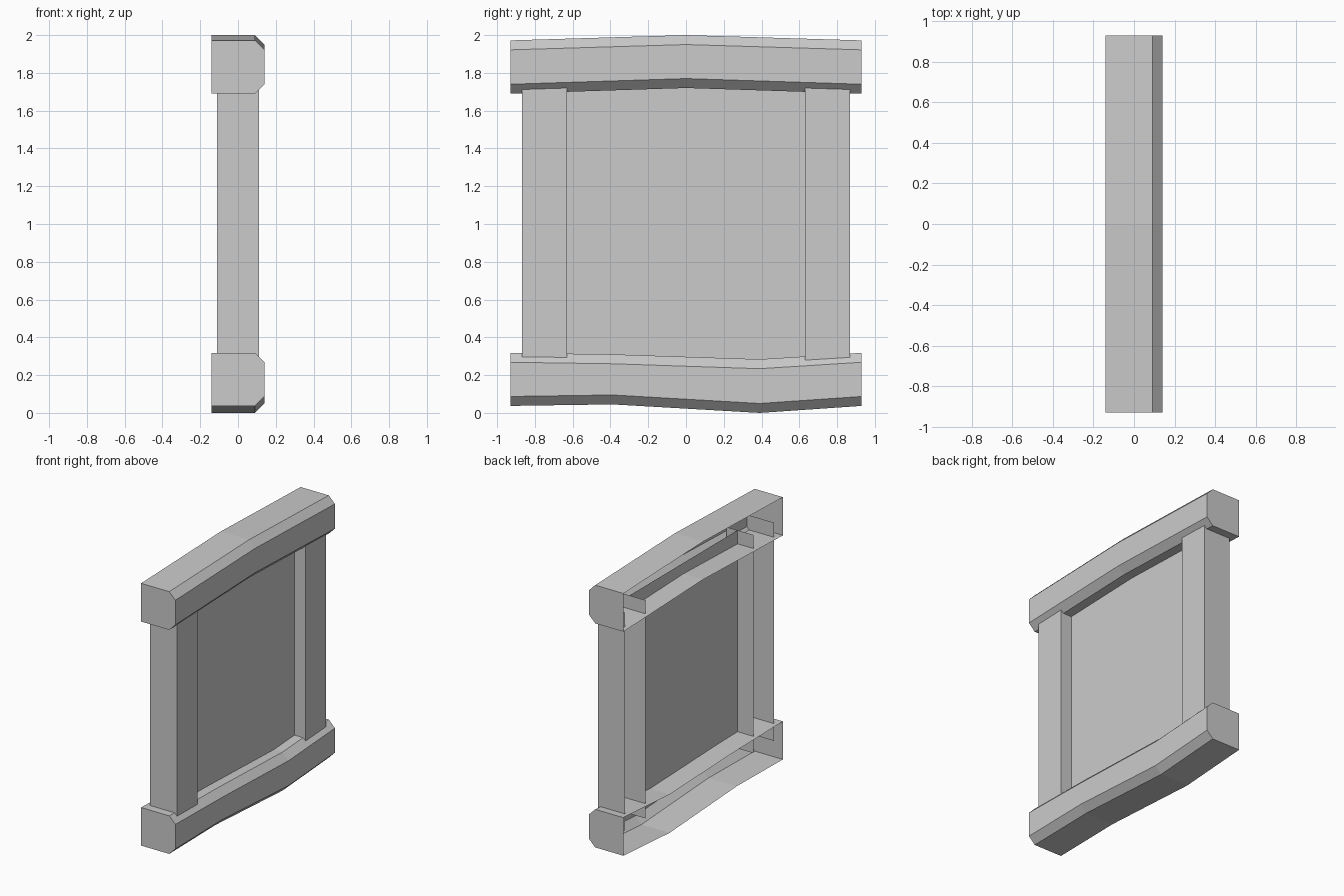
import bpy

if "Cube" in bpy.data.objects:
    bpy.data.objects.remove(bpy.data.objects["Cube"])


def strip(name, rows, caps=()):
    """Join matching rows of points with quads; caps lists row indices to close."""
    n = len(rows[0])
    verts = [p for row in rows for p in row]
    faces = []
    for r in range(len(rows) - 1):
        for i in range(n - 1):
            a = r * n + i
            faces.append((a, a + n, a + n + 1, a + 1))
    for r in caps:
        loop = [r * n + i for i in range(n)]
        faces.append(loop if r == 0 else loop[::-1])
    mesh = bpy.data.meshes.new(name)
    mesh.from_pydata(verts, [], faces)
    obj = bpy.data.objects.new(name, mesh)
    bpy.context.collection.objects.link(obj)
    return obj


def beam(name, stations):
    """Chamfered rail with an open back; stations are (y, bottom z, top z)."""
    c = 0.05
    rows = [[(-0.14, y, b), (0.09, y, b), (0.14, y, b + c),
             (0.14, y, t - c), (0.09, y, t), (-0.14, y, t)]
            for y, b, t in stations]
    # reversed so that the faces point outwards
    return strip(name, rows[::-1], caps=(0, len(rows) - 1))


# Bent top and bottom rails
beam("top_rail", [(-0.93, 1.69, 1.972), (0, 1.72, 2.0), (0.93, 1.69, 1.972)])
beam("bottom_rail", [(-0.93, 0.037, 0.318), (-0.39, 0.045, 0.31),
                     (0.39, 0.0, 0.284), (0.93, 0.037, 0.318)])

# Side posts: open-backed channels whose ends run inside the rails
LOW, HIGH = 0.19, 1.80
channel = [(-0.11, 0.63), (0.11, 0.63), (0.11, 0.868), (-0.11, 0.868)]
posts = strip("side_posts", [[(x, y, z) for x, y in channel] for z in (HIGH, LOW)])
mirror = posts.modifiers.new("mirror", 'MIRROR')
mirror.use_axis = (False, True, False)

# Recessed centre panel
strip("centre_panel", [[(0.02, y, z) for y in (-0.63, 0.63)] for z in (HIGH, LOW)])
